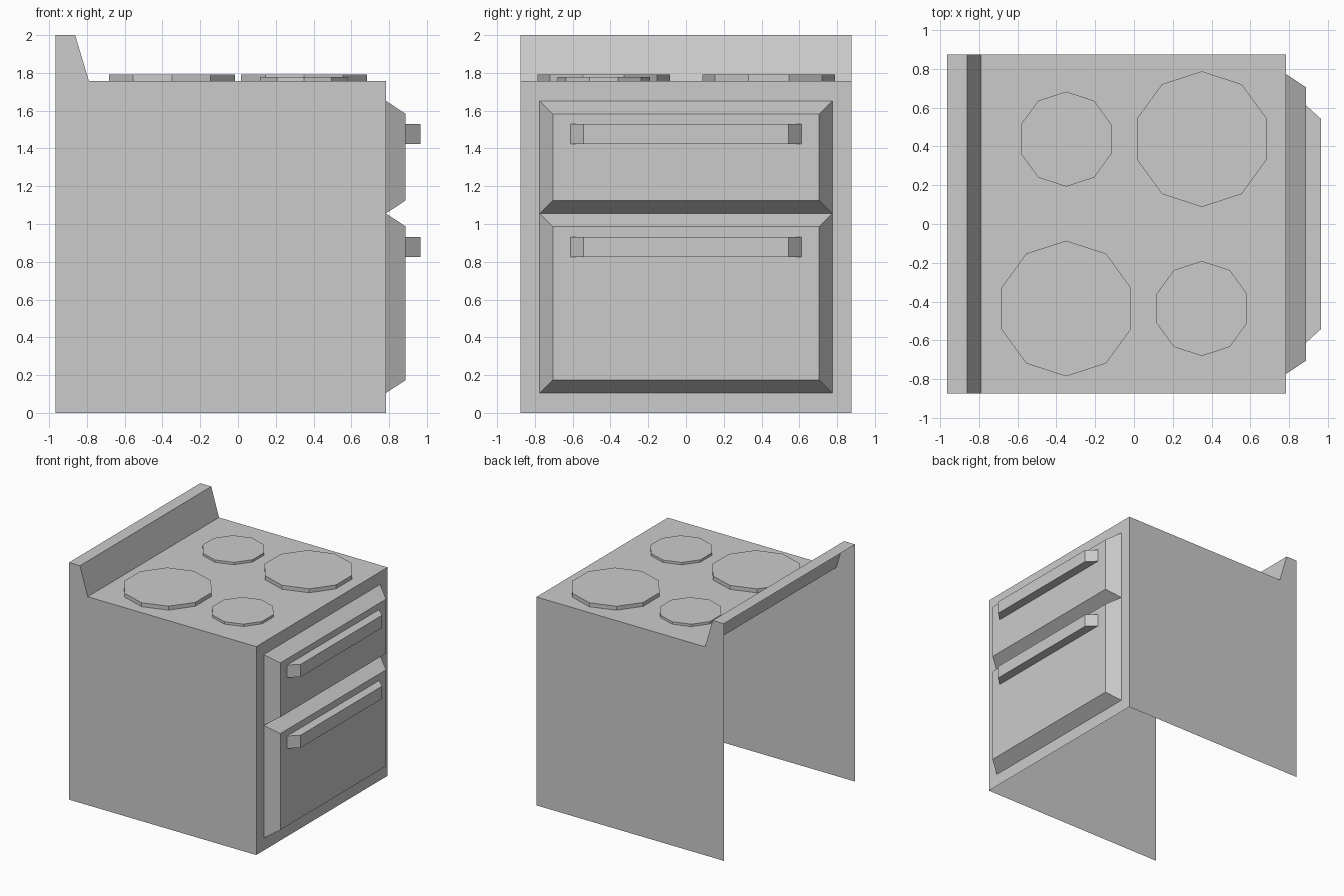
import bpy, bmesh

if "Cube" in bpy.data.objects:
    bpy.data.objects.remove(bpy.data.objects["Cube"], do_unlink=True)

# Single flat colour
grey = bpy.data.materials.new("light grey")
grey.use_nodes = True
grey.diffuse_color = (0.6, 0.6, 0.6, 1)
grey.node_tree.nodes["Principled BSDF"].inputs["Base Color"].default_value = (0.6, 0.6, 0.6, 1)

HALF = 0.875      # half width of the body
FRONT = 0.783     # plane that carries the doors
DOOR = 0.888      # outer plane of the doors
TOP = 1.758       # cooktop height


def make_object(name, bm):
    bmesh.ops.remove_doubles(bm, verts=bm.verts, dist=0.0001)
    mesh = bpy.data.meshes.new(name)
    bm.to_mesh(mesh)
    bm.free()
    mesh.materials.append(grey)
    obj = bpy.data.objects.new(name, mesh)
    bpy.context.collection.objects.link(obj)
    return obj


def add_face(bm, points):
    return bm.faces.new([bm.verts.new(p) for p in points])


def rect(x, half, low, high):
    """Corners of an upright rectangle facing +x."""
    return [(x, -half, low), (x, half, low), (x, half, high), (x, -half, high)]


def add_sides(bm, base, cap):
    """Four walls joining two rectangles."""
    for i in range(4):
        j = (i + 1) % 4
        add_face(bm, [base[i], base[j], cap[j], cap[i]])


# Body shell, open at the back and underneath
profile = [(-0.965, 0), (FRONT, 0), (FRONT, TOP), (-0.79, TOP), (-0.862, 2), (-0.965, 2)]
near = [(x, -HALF, z) for x, z in profile]
far = [(x, HALF, z) for x, z in profile]
bm = bmesh.new()
add_face(bm, near)
add_face(bm, far[::-1])
for i in (2, 3, 4):    # cooktop, sloped splashback, splashback crown
    add_face(bm, [near[i], far[i], far[i + 1], near[i + 1]])

# Frame around the door openings
door_half, low, middle, high = 0.775, 0.105, 1.056, 1.652
for z0, z1 in ((0, low), (high, TOP)):
    add_face(bm, rect(FRONT, HALF, z0, z1))
for y0, y1 in ((-HALF, -door_half), (door_half, HALF)):
    add_face(bm, [(FRONT, y0, low), (FRONT, y1, low), (FRONT, y1, high), (FRONT, y0, high)])
make_object("body", bm)

# Doors with bevelled borders
for name, z0, z1 in (("lower_door", low, middle), ("upper_door", middle, high)):
    bm = bmesh.new()
    cap = rect(DOOR, 0.705, z0 + 0.069, z1 - 0.069)
    add_sides(bm, rect(FRONT, door_half, z0, z1), cap)
    add_face(bm, cap)
    make_object(name, bm)

# Handles with slanted ends
for name, z0 in (("lower_handle", 0.826), ("upper_handle", 1.424)):
    bm = bmesh.new()
    base = rect(DOOR, 0.612, z0, z0 + 0.106)
    cap = rect(0.965, 0.542, z0, z0 + 0.106)
    add_sides(bm, base, cap)
    add_face(bm, cap)
    add_face(bm, base[::-1])
    make_object(name, bm)

# Ten-sided burners: large and small on opposite diagonals
for size, radius, height, side in (("large", 0.35, 0.033, 1), ("small", 0.245, 0.02, -1)):
    for place, x in (("front", 0.35), ("back", -0.35)):
        bm = bmesh.new()
        bmesh.ops.create_cone(bm, cap_ends=True, segments=10, radius1=radius,
                              radius2=radius, depth=height)
        burner = make_object(f"{size}_{place}_burner", bm)
        y = 0.438 if x * side > 0 else -0.436
        burner.location = (x, y, TOP + height / 2)
